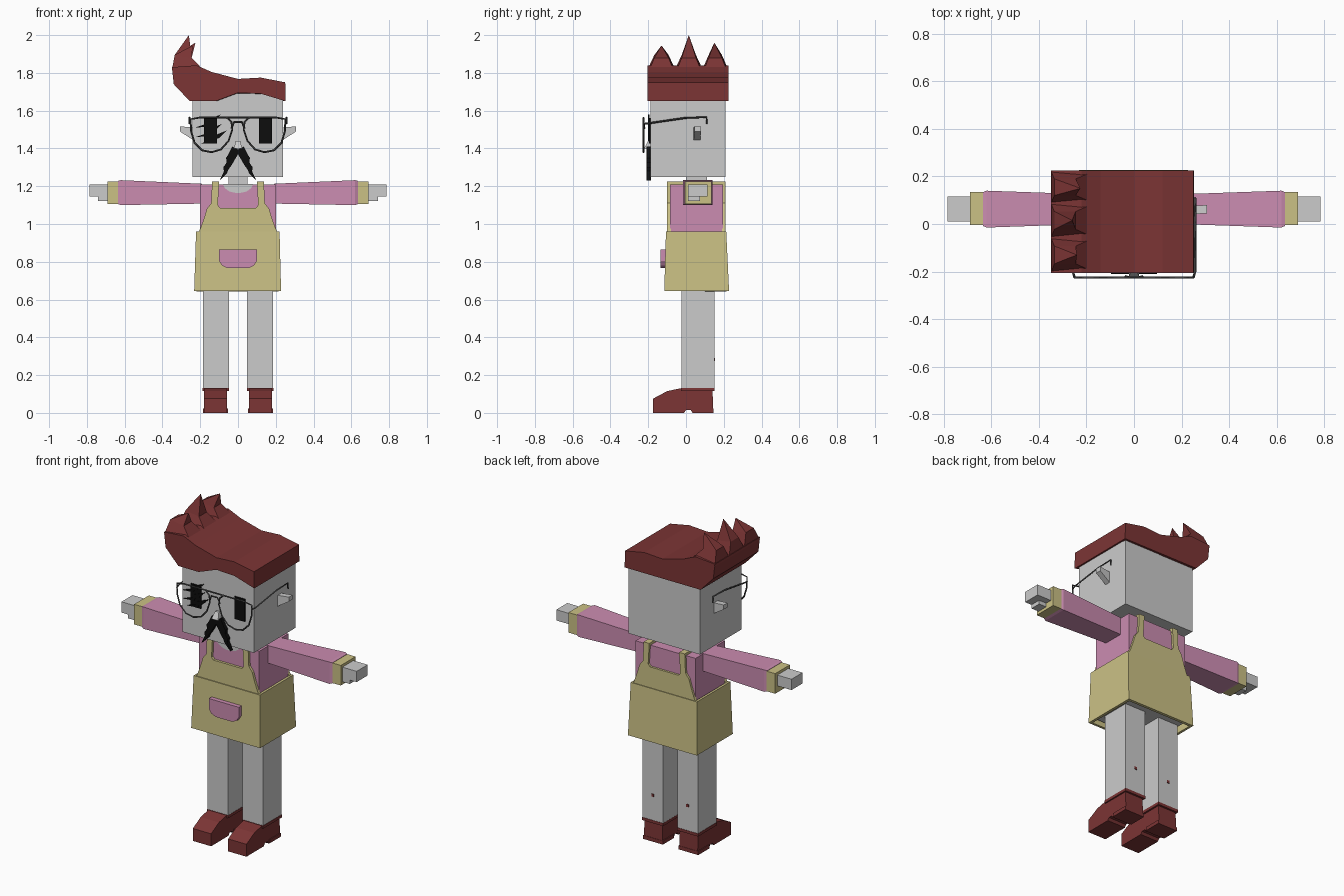
import bpy, bmesh

cube = bpy.data.objects.get("Cube")
if cube:
    bpy.data.objects.remove(cube, do_unlink=True)


def material(name, r, g, b):
    m = bpy.data.materials.new(name)
    m.use_nodes = True
    m.diffuse_color = (r, g, b, 1)
    m.node_tree.nodes["Principled BSDF"].inputs["Base Color"].default_value = (r, g, b, 1)
    return m


SKIN = material("pale grey", 0.6, 0.6, 0.6)
PINK = material("pink cloth", 0.6, 0.265, 0.44)
TAN = material("khaki cloth", 0.6, 0.535, 0.235)
RED = material("dark red", 0.2, 0.035, 0.035)
BLACK = material("black", 0.004, 0.004, 0.004)
WIRE = material("dark metal", 0.06, 0.06, 0.06)


def loft(name, rings, mat, mirror=False, caps=True):
    """Skin a list of equal-length rings of points."""
    bm = bmesh.new()
    loops = [[bm.verts.new(p) for p in ring] for ring in rings]
    n = len(loops[0])
    for a, b in zip(loops, loops[1:]):
        for i in range(n):
            j = (i + 1) % n
            bm.faces.new((a[i], a[j], b[j], b[i]))
    if caps:
        bm.faces.new(loops[0])
        bm.faces.new(loops[-1])
    bmesh.ops.remove_doubles(bm, verts=bm.verts, dist=0.0001)
    bmesh.ops.recalc_face_normals(bm, faces=bm.faces)
    mesh = bpy.data.meshes.new(name)
    bm.to_mesh(mesh)
    bm.free()
    mesh.materials.append(mat)
    ob = bpy.data.objects.new(name, mesh)
    bpy.context.collection.objects.link(ob)
    if mirror:
        ob.modifiers.new("Mirror", 'MIRROR')
    return ob


def rect_z(x0, x1, y0, y1, z):
    return [(x0, y0, z), (x1, y0, z), (x1, y1, z), (x0, y1, z)]


def rect_x(x, y0, y1, z0, z1):
    return [(x, y0, z0), (x, y1, z0), (x, y1, z1), (x, y0, z1)]


def box(name, x0, x1, y0, y1, z0, z1, mat, mirror=False):
    return loft(name, [rect_z(x0, x1, y0, y1, z) for z in (z0, z1)], mat, mirror)


def plate(name, pts, y0, y1, mat, mirror=False):
    """Extrude an x-z outline along y."""
    return loft(name, [[(x, y, z) for x, z in pts] for y in (y0, y1)], mat, mirror)


def both(half):
    """Close a right-hand outline with its reflection."""
    return half + [(-x, z) for x, z in reversed(half)]


def wire(name, pts, cyclic=False):
    curve = bpy.data.curves.new(name, 'CURVE')
    curve.dimensions = '3D'
    curve.bevel_depth = 0.005
    curve.bevel_resolution = 0
    spline = curve.splines.new('POLY')
    spline.points.add(len(pts) - 1)
    for p, co in zip(spline.points, pts):
        p.co = (*co, 1)
    spline.use_cyclic_u = cyclic
    curve.materials.append(WIRE)
    bpy.context.collection.objects.link(bpy.data.objects.new(name, curve))


# Head, neck, ears and nose
box("head", -0.24, 0.237, -0.187, 0.21, 1.25, 1.69, SKIN)
box("neck", -0.05, 0.05, 0, 0.11, 1.17, 1.26, SKIN)
loft("ear", [rect_x(0.23, 0.04, 0.075, 1.44, 1.51),
             rect_x(0.308, 0.045, 0.08, 1.49, 1.517)], SKIN, True)
loft("nose", [rect_z(-0.022, 0.022, -0.222, -0.18, 1.4),
              rect_z(-0.012, 0.012, -0.2, -0.18, 1.44)], SKIN)

# Swept hair: wavy top, arched fringe at the front only
top = [(0.25, 1.75), (0.12, 1.775), (0, 1.768), (-0.14, 1.805), (-0.22, 1.84),
       (-0.35, 1.83), (-0.34, 1.74), (-0.255, 1.65)]
fringe = [(-0.12, 1.65), (0, 1.695), (0.12, 1.69), (0.252, 1.65)]
front = [(x, -0.205, z) for x, z in top + fringe]
back = [(x, 0.225, z) for x, z in top] + [(x, 0.225, 1.65) for x, z in fringe]
loft("hair", [front, back], RED)
for y0, y1, tip in ((-0.205, -0.055, (-0.24, -0.13, 1.945)),
                    (-0.06, 0.09, (-0.26, 0.015, 2.0)),
                    (0.085, 0.225, (-0.225, 0.15, 1.96))):
    ymid, w = (y0 + y1) / 2, (y1 - y0) / 4
    base = [(-0.35, y0, 1.815), (-0.16, y0, 1.79), (-0.16, y1, 1.79), (-0.35, y1, 1.815)]
    mid = [(-0.335, ymid - w, 1.895), (-0.245, ymid - w, 1.88),
           (-0.245, ymid + w, 1.88), (-0.335, ymid + w, 1.895)]
    loft("hair_spike", [base, mid, [tip] * 4], RED)

# Eyes, scratch over the right eye, moustache
box("eye", 0.112, 0.18, -0.195, -0.186, 1.425, 1.56, BLACK, True)
for dx, dz in ((0, 0), (0.005, -0.05), (0.03, -0.085)):
    scratch = [(-0.23, 1.51), (-0.17, 1.53), (-0.165, 1.55), (-0.09, 1.58),
               (-0.13, 1.54), (-0.15, 1.535), (-0.16, 1.515)]
    plate("eye_scratch", [(x + dx, z + dz) for x, z in scratch], -0.2, -0.192, BLACK)
plate("moustache", [(0, 1.395), (0.03, 1.41), (0.05, 1.37), (0.063, 1.35), (0.06, 1.325),
                    (0.078, 1.3), (0.074, 1.28), (0.097, 1.23), (0.058, 1.27),
                    (0.05, 1.29), (0.035, 1.31), (0, 1.37)], -0.21, -0.186, BLACK, True)

# Wire glasses
lens = [(0.25, 1.555), (0.2, 1.564), (0.06, 1.564), (0.035, 1.54), (0.03, 1.5), (0.05, 1.44),
        (0.09, 1.395), (0.14, 1.38), (0.19, 1.39), (0.23, 1.43), (0.248, 1.49)]
for s in (-1, 1):
    wire("lens_rim", [(s * x, -0.225, z) for x, z in lens], True)
    wire("temple", [(s * 0.25, -0.225, 1.53), (s * 0.257, -0.2, 1.533),
                    (s * 0.257, 0.0, 1.562), (s * 0.257, 0.108, 1.565),
                    (s * 0.257, 0.11, 1.53)])
    wire("nose_pad", [(0, -0.225, 1.54), (s * 0.02, -0.225, 1.54), (s * 0.035, -0.22, 1.505)])
wire("glasses_bridge", [(-0.07, -0.225, 1.564), (0.07, -0.225, 1.564)])

# Shirt and sleeves
box("shirt", -0.2, 0.2, -0.085, 0.195, 0.9, 1.21, PINK)
plate("neckline", both([(0.08, 1.211), (0.07, 1.19), (0.045, 1.172), (0.015, 1.165)]),
      -0.09, -0.08, SKIN)
loft("sleeve", [rect_x(0.19, 0, 0.125, 1.108, 1.213), rect_x(0.62, -0.015, 0.14, 1.1, 1.232),
                rect_x(0.635, -0.008, 0.134, 1.105, 1.228)], PINK, True)

# Cuffs and hands
box("cuff", 0.63, 0.69, -0.005, 0.135, 1.105, 1.226, TAN, True)
box("hand", 0.68, 0.785, 0.01, 0.115, 1.145, 1.21, SKIN, True)
box("thumb", 0.68, 0.74, 0.01, 0.075, 1.122, 1.15, SKIN, True)

# Apron skirt (open below), bibs, straps and pocket
skirt = loft("apron_skirt", [rect_z(-0.232, 0.228, -0.115, 0.228, 0.645),
                             rect_z(-0.222, 0.22, -0.106, 0.213, 0.96)], TAN, caps=False)
shell = skirt.modifiers.new("Thickness", 'SOLIDIFY')
shell.thickness = 0.022
shell.offset = -1
bib = both([(0.212, 0.95), (0.2, 0.975), (0.18, 1.03), (0.165, 1.08), (0.142, 1.11),
            (0.137, 1.225), (0.1, 1.225), (0.107, 1.1), (0.095, 1.085)])
plate("front_bib", bib, -0.1, -0.08, TAN)
plate("back_bib", bib, 0.19, 0.208, TAN)
box("shoulder_strap", 0.1, 0.137, -0.1, 0.208, 1.2, 1.225, TAN, True)
plate("pocket", both([(0.1, 0.865), (0.1, 0.805), (0.085, 0.78), (0.055, 0.766)]),
      -0.135, -0.1, PINK)

# Hips and legs
box("hips", -0.195, 0.195, -0.085, 0.195, 0.665, 0.92, SKIN)
box("leg", 0.048, 0.185, -0.025, 0.15, 0.12, 0.68, SKIN, True)
box("calf_spot", 0.108, 0.124, 0.14, 0.154, 0.275, 0.291, RED, True)

# Shoes with a notched sole
shoe = [(-0.175, 0), (-0.175, 0.075), (-0.1, 0.115), (-0.03, 0.13), (0.14, 0.13),
        (0.145, 0), (0.035, 0), (0.025, 0.015), (0, 0.015), (-0.01, 0)]
loft("shoe", [[(x, y, z) for y, z in shoe] for x in (0.057, 0.179)], RED, True)
box("heel", 0.052, 0.184, 0.04, 0.146, 0, 0.022, RED, True)
box("shoe_collar", 0.047, 0.187, -0.027, 0.152, 0.115, 0.132, RED, True)
